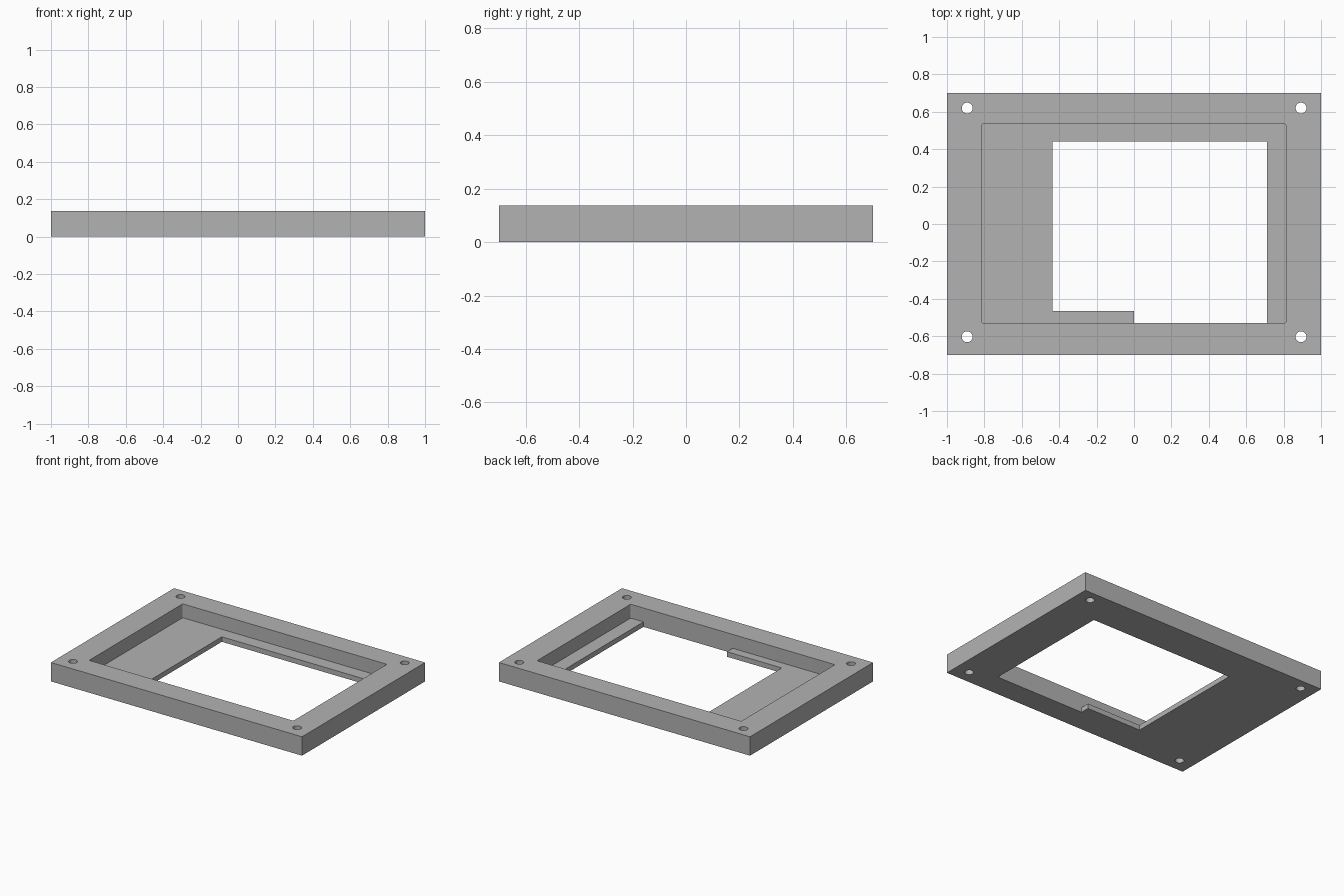
import bpy
import bmesh
from math import cos, sin, pi

HEIGHT, FLOOR = 0.136, 0.036

cube = bpy.data.objects.get("Cube")
if cube:
    bpy.data.objects.remove(cube, do_unlink=True)

grey = bpy.data.materials.new("plain grey")
grey.use_nodes = True
grey.diffuse_color = (0.45, 0.45, 0.45, 1)
grey.node_tree.nodes["Principled BSDF"].inputs["Base Color"].default_value = (0.45, 0.45, 0.45, 1)


def prism(name, outline, z0, z1):
    """Extrude a counter-clockwise outline from z0 to z1."""
    bm = bmesh.new()
    base = bm.faces.new([bm.verts.new((x, y, z0)) for x, y in outline])
    top = bmesh.ops.extrude_face_region(bm, geom=[base])["geom"]
    verts = [v for v in top if isinstance(v, bmesh.types.BMVert)]
    bmesh.ops.translate(bm, verts=verts, vec=(0, 0, z1 - z0))
    bmesh.ops.recalc_face_normals(bm, faces=bm.faces)
    mesh = bpy.data.meshes.new(name)
    bm.to_mesh(mesh)
    bm.free()
    mesh.materials.append(grey)
    obj = bpy.data.objects.new(name, mesh)
    bpy.context.collection.objects.link(obj)
    return obj


def arc(cx, cy, r, start, sweep, steps):
    return [(cx + r * cos(start + sweep * i / steps), cy + r * sin(start + sweep * i / steps))
            for i in range(steps + 1)]


def rounded_rect(x0, x1, y0, y1, r):
    corners = [(x1 - r, y1 - r), (x0 + r, y1 - r), (x0 + r, y0 + r), (x1 - r, y0 + r)]
    return [p for i, (x, y) in enumerate(corners) for p in arc(x, y, r, i * pi / 2, pi / 2, 4)]


# Solid outer block
frame = prism("bezel_frame", [(-1, -0.7), (1, -0.7), (1, 0.7), (-1, 0.7)], 0, HEIGHT)

# Recess that leaves a thin floor
cutters = [prism("recess_cutter", rounded_rect(-0.815, 0.812, -0.53, 0.535, 0.01), FLOOR, 0.3)]

# Window through the floor, leaving a small tab at the front
window = [(0, -0.53), (0.71, -0.53), (0.71, 0.44), (-0.437, 0.44), (-0.437, -0.465), (0, -0.465)]
cutters.append(prism("window_cutter", window, -0.1, 0.2))

# Corner screw holes
for x in (-0.892, 0.893):
    for y in (-0.603, 0.62):
        cutters.append(prism("hole_cutter", arc(x, y, 0.029, 0, 2 * pi, 32)[:-1], -0.1, 0.3))

for cutter in cutters:
    cutter.hide_render = True
    mod = frame.modifiers.new(cutter.name, "BOOLEAN")
    mod.operation = "DIFFERENCE"
    mod.solver = "EXACT"
    mod.object = cutter

# Bake the cuts and drop the cutters
graph = bpy.context.evaluated_depsgraph_get()
result = bpy.data.meshes.new_from_object(frame.evaluated_get(graph))
frame.modifiers.clear()
frame.data = result
for cutter in cutters:
    bpy.data.objects.remove(cutter, do_unlink=True)

# Smooth hole walls, sharp edges elsewhere
bpy.ops.object.select_all(action="DESELECT")
frame.select_set(True)
bpy.context.view_layer.objects.active = frame
bpy.ops.object.shade_smooth_by_angle(angle=pi / 6)
